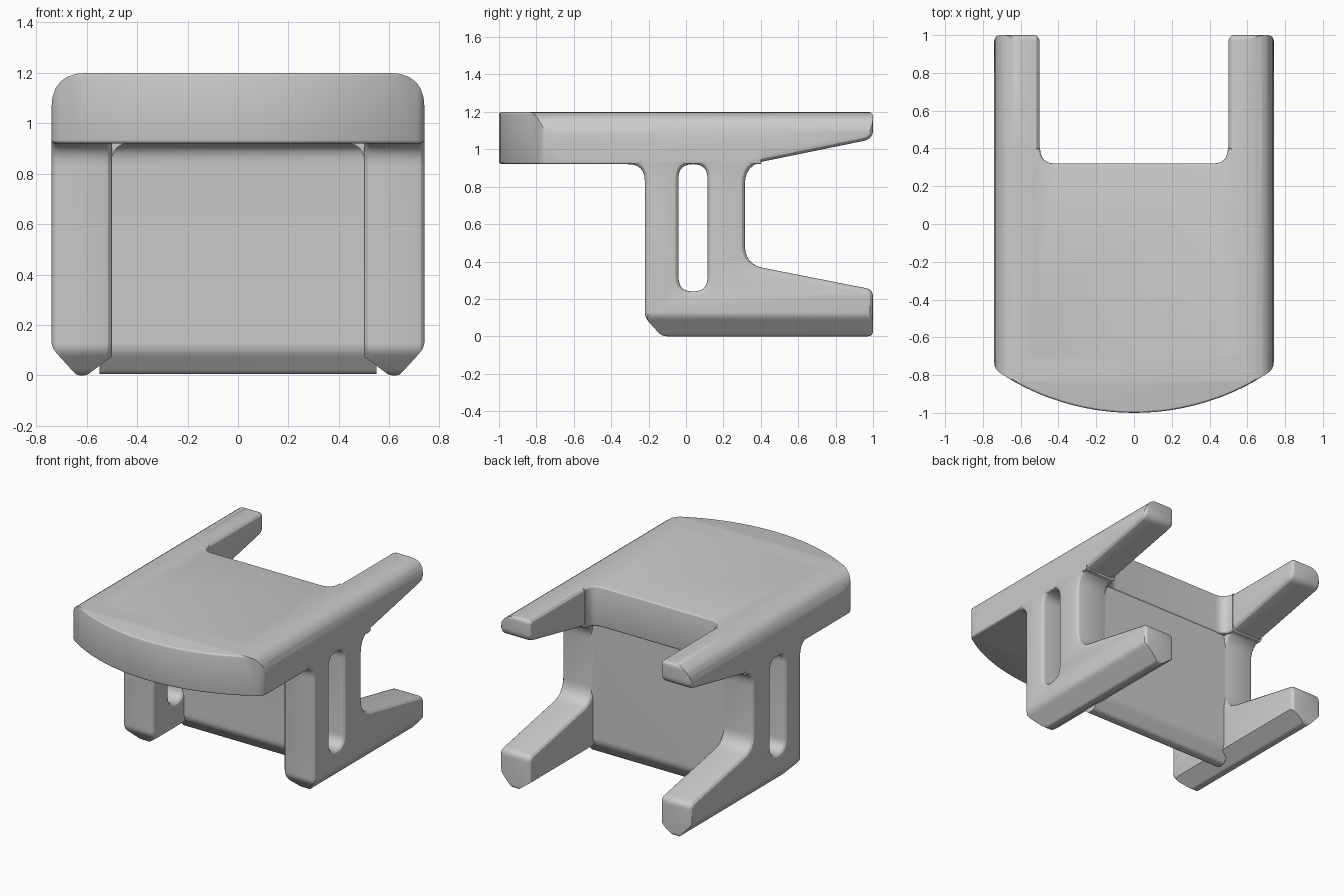
import bpy
import bmesh
from math import sin, cos
from mathutils import Matrix, Vector

if "Cube" in bpy.data.objects:
    bpy.data.objects.remove(bpy.data.objects["Cube"], do_unlink=True)

# Profile (u, v) and extrusion w mapped onto world axes
AXES = {
    "X": Matrix(((0, 0, 1, 0), (1, 0, 0, 0), (0, 1, 0, 0), (0, 0, 0, 1))),
    "Y": Matrix(((1, 0, 0, 0), (0, 0, -1, 0), (0, 1, 0, 0), (0, 0, 0, 1))),
    "Z": Matrix.Identity(4),
}


def rounded(corners, steps=6):
    """Outline from (u, v, radius) corners, each eased over its radius."""
    out = []
    for i, (u, v, r) in enumerate(corners):
        p = Vector((u, v))
        if r == 0:
            out.append(p)
            continue
        a = Vector(corners[i - 1][:2]) - p
        b = Vector(corners[(i + 1) % len(corners)][:2]) - p
        a, b = p + a.normalized() * r, p + b.normalized() * r
        for k in range(steps + 1):
            t = k / steps
            out.append(a.lerp(p, t).lerp(p.lerp(b, t), t))
    return out


def prism(name, loops, axis, centre, depth, bevel=0.0):
    """Extrude closed outlines (later ones are holes) with rounded rims."""
    curve = bpy.data.curves.new(name, "CURVE")
    curve.dimensions = "2D"
    curve.fill_mode = "BOTH"
    curve.extrude = depth / 2 - bevel
    curve.bevel_depth = bevel
    curve.bevel_resolution = 2
    curve.offset = -bevel
    for loop in loops:
        spline = curve.splines.new("POLY")
        spline.points.add(len(loop) - 1)
        for point, p in zip(spline.points, loop):
            point.co = (p[0], p[1], 0, 1)
        spline.use_cyclic_u = True
    obj = bpy.data.objects.new(name, curve)
    bpy.context.collection.objects.link(obj)
    activate(obj)
    bpy.ops.object.convert(target="MESH")
    obj = bpy.context.object
    obj.name = name
    bm = bmesh.new()
    bm.from_mesh(obj.data)
    bmesh.ops.remove_doubles(bm, verts=bm.verts, dist=0.0002)
    bm.transform(AXES[axis])
    offset = AXES[axis].to_3x3() @ Vector((0, 0, 1))
    bmesh.ops.translate(bm, verts=bm.verts, vec=Vector(map(abs, offset)) * centre)
    bmesh.ops.recalc_face_normals(bm, faces=bm.faces)
    bm.to_mesh(obj.data)
    bm.free()
    return obj


def activate(obj):
    bpy.ops.object.select_all(action="DESELECT")
    obj.select_set(True)
    bpy.context.view_layer.objects.active = obj


def combine(obj, other, operation):
    activate(obj)
    mod = obj.modifiers.new(operation, "BOOLEAN")
    mod.operation = operation
    mod.solver = "EXACT"
    mod.object = other
    bpy.ops.object.modifier_apply(modifier=mod.name)
    bpy.data.objects.remove(other, do_unlink=True)


# Side frame: front post, slot, tapering upper arm and lower runner
frame_outline = rounded([
    (-0.7, 1.2, 0), (-0.7, 0.92, 0), (-0.22, 0.92, 0.09),
    (-0.22, 0.1, 0.03), (-0.13, 0, 0.03), (1, 0, 0.03),
    (1, 0.25, 0.04), (0.315, 0.385, 0.1), (0.315, 0.915, 0.1),
    (1, 1.055, 0.05), (1, 1.2, 0.03),
])
slot_outline = rounded([
    (-0.04, 0.24, 0.075), (0.115, 0.24, 0.075),
    (0.115, 0.92, 0.075), (-0.04, 0.92, 0.075),
])
frames = prism("side_frames", [frame_outline, slot_outline], "X", -0.62, 0.24, 0.03)

# Keel-shaped runner underside and rounded outer shoulder
frame_section = rounded([
    (-0.48, 0.09, 0), (-0.6, 0, 0.015), (-0.64, 0, 0.015), (-0.74, 0.11, 0.03),
    (-0.74, 1.2, 0.14), (-0.48, 1.2, 0),
])
combine(frames, prism("frame_section", [frame_section], "Y", 0, 3), "INTERSECT")

# Fillet between the post and the seat underside
gusset = rounded([
    (-0.53, 0.8, 0), (-0.502, 0.8, 0), (-0.502, 0.922, 0.08),
    (-0.4, 0.922, 0), (-0.4, 0.97, 0), (-0.53, 0.97, 0),
])
combine(frames, prism("post_gusset", [gusset], "Y", -0.13, 0.12), "UNION")
activate(frames)
frames.modifiers.new("mirror", "MIRROR").use_mirror_merge = False
bpy.ops.object.modifier_apply(modifier="mirror")

# Seat slab with bowed front edge and a notch at the back
bow = [(1.305 * sin(a), 0.305 - 1.305 * cos(a), 0)
       for a in (0.6 * (k / 12 - 1) for k in range(2, 23))]
seat_outline = rounded(
    [(-0.74, -0.77, 0.04)] + bow + [(0.74, -0.77, 0.04), (0.74, 0.402, 0),
     (0.497, 0.402, 0), (0.497, 0.32, 0.08), (-0.497, 0.32, 0.08),
     (-0.497, 0.402, 0), (-0.74, 0.402, 0)])
seat = prism("chair_body", [seat_outline], "Z", 1.06, 0.28, 0.015)
shoulders = rounded([(-0.74, 0.9, 0), (0.74, 0.9, 0), (0.74, 1.2, 0.14), (-0.74, 1.2, 0.14)])
combine(seat, prism("seat_section", [shoulders], "Y", 0, 3), "INTERSECT")

# Cross panel with keel-shaped foot and a fillet under the seat
panel_outline = rounded([
    (0.19, 0.005, 0.02), (0.25, 0.005, 0.02), (0.312, 0.1, 0.03), (0.312, 1.1, 0),
    (0.0, 1.1, 0), (0.0, 0.922, 0), (0.12, 0.922, 0.09), (0.12, 0.1, 0.03),
])
panel = prism("cross_panel", [panel_outline], "X", 0, 1.1)

combine(seat, panel, "UNION")
combine(seat, frames, "UNION")
activate(seat)
bpy.ops.object.shade_smooth_by_angle(angle=0.45)
